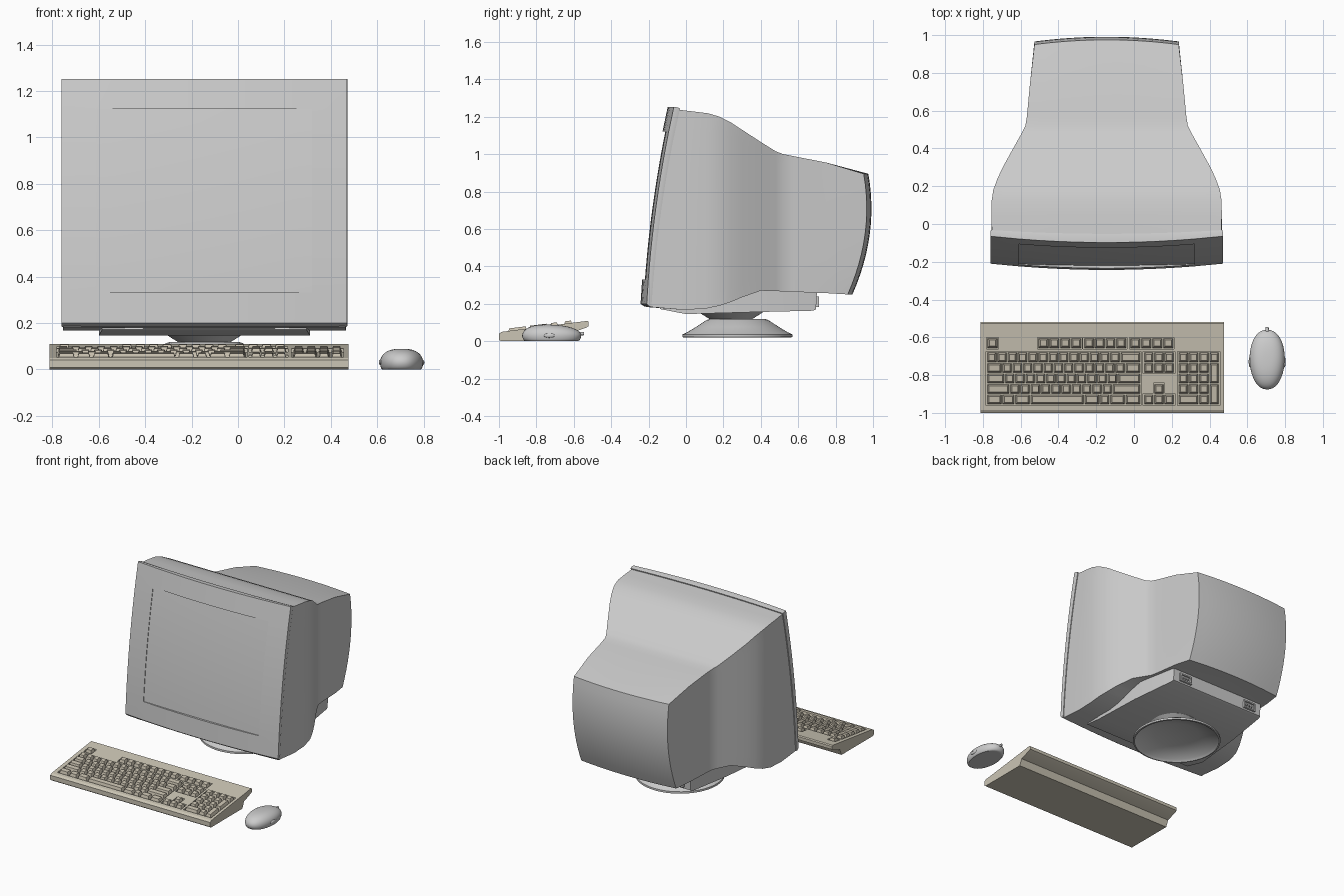
import bpy, bmesh, math
from mathutils import Matrix

if "Cube" in bpy.data.objects:
    bpy.data.objects.remove(bpy.data.objects["Cube"])

CX = -0.145  # monitor centre line


def finish(name, bm, mat=None, angle=32, weld=True):
    if weld:
        bmesh.ops.remove_doubles(bm, verts=bm.verts, dist=1e-5)
    bmesh.ops.recalc_face_normals(bm, faces=bm.faces)
    me = bpy.data.meshes.new(name)
    bm.to_mesh(me)
    bm.free()
    ob = bpy.data.objects.new(name, me)
    bpy.context.collection.objects.link(ob)
    if mat:
        me.materials.append(mat)
    bpy.ops.object.select_all(action='DESELECT')
    bpy.context.view_layer.objects.active = ob
    ob.select_set(True)
    bpy.ops.object.shade_smooth_by_angle(angle=math.radians(angle))
    return ob


def grid(bm, f, A, B, skip=None):
    vs = [[bm.verts.new(f(a, b)) for b in B] for a in A]
    for i in range(len(A) - 1):
        for j in range(len(B) - 1):
            if skip and skip((A[i] + A[i + 1]) / 2, (B[j] + B[j + 1]) / 2):
                continue
            bm.faces.new((vs[i][j], vs[i + 1][j], vs[i + 1][j + 1], vs[i][j + 1]))


def steps(a, b, n):
    return [a + (b - a) * i / n for i in range(n + 1)]


def box_loft(st, us, vs, skip=None):
    """Stations: y_top, z_top, y_bottom, z_bottom, half width, bow over x, bow over z."""
    bm = bmesh.new()

    def P(k, u, v):
        yt, zt, yb, zb, w, bx, bz = st[k]
        return (CX + u * w, yb + (yt - yb) * v + bx * (1 - u * u) + bz * 4 * v * (1 - v),
                zb + (zt - zb) * v)
    K = list(range(len(st)))
    for s in (-1, 1):
        grid(bm, lambda k, v: P(k, s, v), K, vs)
    for e in (0, 1):
        grid(bm, lambda k, u: P(k, u, e), K, us)
    grid(bm, lambda u, v: P(0, u, v), us, vs, skip)
    grid(bm, lambda u, v: P(K[-1], u, v), us, vs)
    bmesh.ops.remove_doubles(bm, verts=bm.verts, dist=1e-5)
    return bm


def lathe(name, prof, cx, cy, n=48):
    bm = bmesh.new()
    grid(bm, lambda t, k: (cx + prof[k][0] * math.cos(t), cy + prof[k][0] * math.sin(t), prof[k][1]),
         steps(0, 2 * math.pi, n), list(range(len(prof))))
    bmesh.ops.dissolve_degenerate(bm, edges=bm.edges, dist=1e-6)
    return finish(name, bm)


# Monitor rear housing
US, VS = steps(-1, 1, 12), steps(0, 1, 12)
body = [(-.045, 1.238, -.195, .183, .607, -.02, -.02), (.04, 1.228, -.02, .168, .61, 0, -.01),
        (.12, 1.218, .1, .173, .609, 0, 0)]
for y, zt, zb, w in [(.18, 1.2, .19, .6), (.24, 1.17, .21, .578), (.30, 1.13, .235, .55),
                     (.40, 1.065, .27, .495), (.48, 1.015, .268, .45), (.52, 1.0, .266, .43),
                     (.57, .99, .264, .422), (.75, .955, .257, .405)]:
    body.append((y, zt, y, zb, w, 0, 0))
body.append((.95, .895, .865, .25, .382, .025, .05))
finish("rear_housing", box_loft(body, US, VS))

# Front bezel with screen opening
HU, V0, V1 = .756, .124, .876
us = [-1] + steps(-HU, HU, 10) + [1]
vs = [0] + steps(V0, V1, 10) + [1]
bm = box_loft([(-.065, 1.252, -.21, .2, .615, -.033, -.022),
               (-.045, 1.25, -.197, .187, .616, -.028, -.022),
               (-.032, 1.244, -.185, .183, .613, -.02, -.022)], us, vs,
              lambda u, v: abs(u) < HU and V0 < v < V1)
rim = [e for e in bm.edges if e.is_boundary]
ext = bmesh.ops.extrude_edge_only(bm, edges=rim)
for v in ext["geom"]:
    if isinstance(v, bmesh.types.BMVert):
        v.co.y += .03
finish("bezel", bm)

# Screen glass, bulging inside the opening
bm = bmesh.new()
grid(bm, lambda u, v: (CX + u * .47, -.21 + .145 * v - .01 - .008 * (1 - u * u) - .088 * v * (1 - v),
                       .2 + 1.052 * v), US, steps(V0 - .01, V1 + .01, 12))
finish("screen", bm)

# Underside plate
plate = [(-.12, .21, -.14, .172, .44, 0, 0), (0, .21, 0, .145, .455, 0, 0),
         (.35, .275, .35, .155, .43, 0, 0), (.68, .268, .68, .163, .385, 0, 0),
         (.70, .26, .695, .17, .38, 0, 0)]
finish("underside_plate", box_loft(plate, [-1, 1], [0, 1]))


def block(bm, x0, x1, y0, y1, z0, z1):
    m = Matrix.Translation(((x0 + x1) / 2, (y0 + y1) / 2, (z0 + z1) / 2)) @ \
        Matrix.Diagonal((x1 - x0, y1 - y0, z1 - z0, 1))
    bmesh.ops.create_cube(bm, size=1, matrix=m)


# Rear sockets: frame bars around pins
bm = bmesh.new()
for s in (-1, 1):
    x = CX + s * .28
    for dz in (.187, .235):
        block(bm, x - .05, x + .05, .69, .71, dz - .005, dz + .005)
    for dx in (-.045, .045):
        block(bm, x + dx - .005, x + dx + .005, .69, .71, .192, .23)
    for dx in (-.02, 0, .02):
        block(bm, x + dx - .005, x + dx + .005, .69, .706, .205, .217)
finish("rear_sockets", bm, weld=False)

# Pedestal
lathe("pedestal_foot", [(0, .075), (.15, .07), (.27, .035), (.285, .02), (.295, .022), (.295, .036),
                        (.27, .047), (.22, .077), (.165, .113), (.15, .118), (0, .118)], CX, .275)
lathe("swivel_bowl", [(0, .1), (.1, .11), (.13, .128), (.172, .155), (.172, .17), (0, .175)], CX, .24)

# Keyboard case
tan = bpy.data.materials.new("case_tan")
tan.diffuse_color = (.60, .56, .46, 1)
tan.use_nodes = True
tan.node_tree.nodes["Principled BSDF"].inputs["Base Color"].default_value = tan.diffuse_color
ktan = bpy.data.materials.new("key_tan")
ktan.diffuse_color = (.58, .53, .43, 1)
ktan.use_nodes = True
ktan.node_tree.nodes["Principled BSDF"].inputs["Base Color"].default_value = ktan.diffuse_color


def deck(y):
    return .05 + .128 * (y + .985)


prof = [(-1, .008), (-.99, 0), (-.63, 0), (-.61, .045), (-.535, .072), (-.52, .08), (-.52, .103),
        (-.528, deck(-.528)), (-.985, .05), (-1, .04)]
bm = bmesh.new()
rings = [[bm.verts.new((x, y, z)) for y, z in prof] for x in (-.812, .476)]
n = len(prof)
for i in range(n):
    bm.faces.new((rings[0][i], rings[0][(i + 1) % n], rings[1][(i + 1) % n], rings[1][i]))
for r in rings:
    bm.faces.new(r)
case = finish("keyboard_case", bm, tan, 20)


def deck_box(bm, x0, x1, y0, y1, h0, h1, t=0):
    """Box standing on the sloped deck, top inset by t."""
    v = [bm.verts.new((x, y, deck(y) + h)) for h, i in ((h0, 0), (h1, t))
         for x, y in ((x0 + i, y0 + i), (x1 - i, y0 + i), (x1 - i, y1 - i), (x0 + i, y1 - i))]
    for f in ((3, 2, 1, 0), (4, 5, 6, 7), (0, 1, 5, 4), (1, 2, 6, 5), (2, 3, 7, 6), (3, 0, 4, 7)):
        bm.faces.new([v[i] for i in f])


# Key layout: row pitch RP below Y0
Y0, RP = -.678, .0558
keys, wells = [], []


def row(x0, x1, ytop, widths, h=RP):
    s = (x1 - x0) / sum(widths)
    for w in widths:
        keys.append((x0, x0 + w * s, ytop - h, ytop))
        x0 += w * s


MX0, MX1 = -.78, .035
for i, ws in enumerate([[1] * 13 + [2], [1.5] + [1] * 12 + [1.5], [1.75] + [1] * 11 + [2.25],
                        [2.25] + [1] * 10 + [2.75], [1.5, 1.25, 1.5, 5.25, 1.5, 1, 1.5, 1.5]]):
    row(MX0, MX1, Y0 - i * RP, ws)
wells.append((MX0, MX1, Y0 - 5 * RP, Y0))
for x0, x1, c in [(-.778, -.72, 1), (-.508, -.277, 4), (-.266, -.04, 4), (-.022, .21, 4)]:
    row(x0, x1, -.603, [1] * c)
    wells.append((x0, x1, -.603 - RP, -.603))
NX0, NX1 = .051, .213
for i in (0, 1, 4):
    row(NX0, NX1, Y0 - i * RP, [1] * 3)
wells += [(NX0, NX1, Y0 - 2 * RP, Y0), (NX0, NX1, Y0 - 5 * RP, Y0 - 4 * RP)]
row(.105, .159, Y0 - 3 * RP, [1])
wells.append((.105, .159, Y0 - 4 * RP + .008, Y0 - 3 * RP))
PX0, PX1 = .234, .452
PM = PX0 + (PX1 - PX0) * .75
for i, ws in enumerate([[1] * 3, [1] * 3, [1] * 3, [1] * 3, [2, 1]]):
    row(PX0, PM, Y0 - i * RP, ws)
row(PM, PX1, Y0, [1])
row(PM, PX1, Y0 - RP, [1], 2 * RP)
row(PM, PX1, Y0 - 3 * RP, [1], 2 * RP)
wells.append((PX0, PX1, Y0 - 5 * RP, Y0))

# Sunken wells cut into the case
bm = bmesh.new()
for x0, x1, y0, y1 in wells:
    deck_box(bm, x0 - .003, x1 + .003, y0 - .003, y1 + .003, -.016, .05)
cut = finish("well_cutter", bm, weld=False)
cut.hide_render = True
mod = case.modifiers.new("wells", 'BOOLEAN')
mod.operation, mod.solver, mod.object = 'DIFFERENCE', 'EXACT', cut
bpy.context.view_layer.objects.active = case
bpy.ops.object.modifier_apply(modifier="wells")
bpy.data.objects.remove(cut)

# Keycaps
bm = bmesh.new()
for x0, x1, y0, y1 in keys:
    deck_box(bm, x0 + .003, x1 - .003, y0 + .003, y1 - .003, -.018, .013, .009)
finish("keycaps", bm, ktan, 20, weld=False)

# Mouse
bm = bmesh.new()
bmesh.ops.create_uvsphere(bm, u_segments=40, v_segments=24, radius=1)
for v in bm.verts:
    x, y, z = v.co
    r = max(1e-6, math.hypot(x, y))
    q = min(1, r) ** .8 / r
    x, y = x * q, y * q
    x = math.copysign(abs(x) ** .9, x)
    z = .03 + .058 * z * (1 - .12 * y) if z > 0 else .03 * (1 - min(1, -z * 2.2))
    v.co = (.705 + .093 * x * (1 + .03 * y), -.718 + .158 * y, z)
finish("mouse_body", bm, weld=False, angle=40)

# Mouse cable stub and side grips
bm = bmesh.new()
bmesh.ops.create_cone(bm, cap_ends=True, segments=16, radius1=.011, radius2=.008, depth=.04,
                      matrix=Matrix.Translation((.705, -.565, .04)) @ Matrix.Rotation(-math.pi / 2, 4, 'X'))
finish("cable_stub", bm)
bm = bmesh.new()
for s in (-1, 1):
    bmesh.ops.create_uvsphere(bm, u_segments=16, v_segments=10, radius=1,
                              matrix=Matrix.Translation((.705 + s * .09, -.73, .03)) @
                              Matrix.Diagonal((.008, .03, .012, 1)))
finish("mouse_side_grips", bm)
